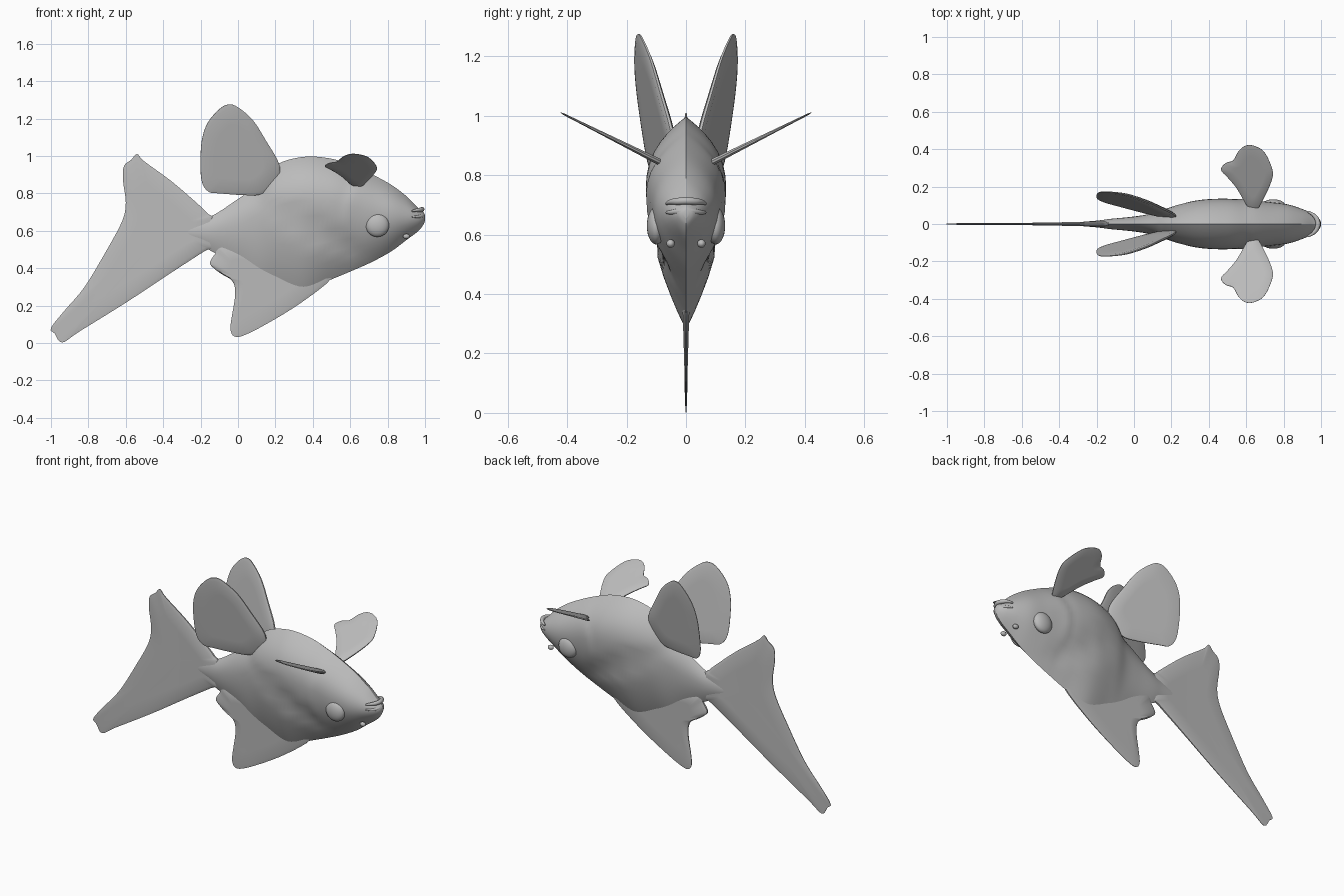
import bpy, bmesh, math
from mathutils import Vector

if "Cube" in bpy.data.objects:
    bpy.data.objects.remove(bpy.data.objects["Cube"], do_unlink=True)

grey = bpy.data.materials.new("plain grey")
grey.use_nodes = True
grey.diffuse_color = (0.5, 0.5, 0.5, 1)
grey.node_tree.nodes["Principled BSDF"].inputs["Base Color"].default_value = (0.5, 0.5, 0.5, 1)


def finish(name, bm, mirrored=False, angle=50):
    """Turn a bmesh into a smooth shaded object, optionally mirrored left to right."""
    bmesh.ops.recalc_face_normals(bm, faces=bm.faces)
    mesh = bpy.data.meshes.new(name)
    bm.to_mesh(mesh)
    bm.free()
    mesh.materials.append(grey)
    obj = bpy.data.objects.new(name, mesh)
    bpy.context.collection.objects.link(obj)
    bpy.ops.object.select_all(action="DESELECT")
    obj.select_set(True)
    bpy.context.view_layer.objects.active = obj
    bpy.ops.object.shade_smooth_by_angle(angle=math.radians(angle))
    if mirrored:
        mirror = obj.modifiers.new("Mirror", "MIRROR")
        mirror.use_axis = (False, True, False)
    return obj


def spline(points, steps, closed=False):
    """Catmull-Rom curve through points of any dimension."""
    count = len(points)
    pick = (lambda i: points[i % count]) if closed else (lambda i: points[min(max(i, 0), count - 1)])
    result = []
    for i in range(count if closed else count - 1):
        a, b, c, d = (pick(i + k) for k in (-1, 0, 1, 2))
        for s in range(steps):
            t = s / steps
            result.append([q + t * (r - p) / 2 + t * t * (2 * p - 5 * q + 4 * r - e) / 2
                           + t ** 3 * (3 * q - p - 3 * r + e) / 2
                           for p, q, r, e in zip(a, b, c, d)])
    if not closed:
        result.append(list(points[-1]))
    return result


def fin(name, outline, centre, place, offset, thickness, mirrored=False):
    """Thin leaf: rings shrink from the outline to its centre on both faces."""
    bm = bmesh.new()
    rim = [Vector(p) for p in spline(outline, 4, closed=True)]
    centre = Vector(centre)
    offset = Vector(offset).normalized()
    n = len(rim)
    sides = []
    for sign in (-1, 1):
        rings = []
        for scale in (1, 0.92, 0.6, 0.3):
            edge = 0.35 if scale == 1 else 1
            ring = []
            for p in rim:
                q = centre + (p - centre) * scale
                ring.append(bm.verts.new(Vector(place(*q)) + offset * sign * edge * thickness(*q)))
            rings.append(ring)
        tip = bm.verts.new(Vector(place(*centre)) + offset * sign * thickness(*centre))
        for outer, inner in zip(rings, rings[1:]):
            for i in range(n):
                j = (i + 1) % n
                bm.faces.new((outer[i], outer[j], inner[j], inner[i]))
        for i in range(n):
            bm.faces.new((rings[-1][i], rings[-1][(i + 1) % n], tip))
        sides.append(rings[0])
    for i in range(n):
        j = (i + 1) % n
        bm.faces.new((sides[0][i], sides[0][j], sides[1][j], sides[1][i]))
    return finish(name, bm, mirrored)


def bump(x, centre, width):
    return math.exp(-((x - centre) / width) ** 2)


# Body: stations of x, ridge height, widest height, keel height, half width
stations = [
    (-.32, .62, .59, .56, .008), (-.2, .66, .59, .52, .018), (-.12, .69, .6, .48, .028),
    (0, .77, .63, .43, .04), (.1, .84, .68, .37, .058), (.2, .95, .73, .33, .095),
    (.35, .995, .76, .28, .128), (.5, .985, .75, .34, .135), (.62, .945, .73, .39, .122),
    (.72, .9, .7, .435, .116), (.82, .845, .68, .49, .105), (.9, .785, .67, .55, .08),
    (.96, .725, .67, .595, .052), (.99, .7, .67, .63, .028), (1, .685, .67, .655, .008)]
HALF = 18


def body_ring(x, top, mid, low, width):
    """Right half from ridge to keel, then left half back up."""
    half = []
    for k in range(HALF + 1):
        c = math.cos(math.pi * k / HALF)
        z = mid + c * ((top - mid) if c > 0 else (mid - low))
        y = width * (1 - abs(c) ** (2.4 if c > 0 else 1.9))
        # Slanting flank fold and the raised edge of the gill cover
        crease = .84 - .5 * x
        fold = bump(z, crease - .03, .05) * bump(x, .42, .24)
        gill = .62 - .06 * math.sin(max(0, min(1, (z - .5) / .35)) * math.pi)
        step = 1 / (1 + math.exp(-(x - gill) / .01)) * bump(x, gill, .12)
        half.append((x, y * (1 - .2 * fold + .08 * step), z))
    return half + [(a, -b, c) for a, b, c in half[-2:0:-1]]


bm = bmesh.new()
rings = [[bm.verts.new(p) for p in body_ring(*s)] for s in spline(stations, 6)]
for a, b in zip(rings, rings[1:]):
    for i in range(len(a)):
        j = (i + 1) % len(a)
        bm.faces.new((a[i], a[j], b[j], b[i]))
bm.faces.new(rings[0])
bm.faces.new(rings[-1])
bmesh.ops.remove_doubles(bm, verts=bm.verts, dist=1e-5)
finish("body", bm)

# Upright fins lie in the middle plane
upright = lambda x, z: (x, 0, z)

tail = [(-.13, .66), (-.16, .69), (-.2, .73), (-.35, .86), (-.5, .97), (-.54, 1.01), (-.57, .98),
        (-.61, .945), (-.615, .87), (-.6, .75), (-.62, .65), (-.7, .5), (-.82, .3), (-.93, .17),
        (-1, .08), (-.98, .05), (-.94, .002), (-.85, .06), (-.6, .215), (-.35, .38), (-.18, .49),
        (-.13, .52)]
fin("tail_fin", tail, (-.4, .6), upright, (0, 1, 0),
    lambda x, z: .004 + .016 * max(0, 1 + x * 1.1) ** 2)

belly = [(-.08, .53), (-.12, .48), (-.15, .43), (-.13, .4), (-.09, .37), (-.03, .33), (-.015, .26),
         (-.035, .13), (-.04, .07), (-.02, .035), (.03, .04), (.15, .1), (.33, .21), (.5, .345),
         (.5, .43), (.2, .5)]
fin("belly_fin", belly, (.1, .32), upright, (0, 1, 0),
    lambda x, z: .004 + .03 * max(0, z - .1))

# Paired back fins splay outwards towards the rear
back = [(.22, .955), (.15, 1.08), (.08, 1.19), (0, 1.26), (-.05, 1.275), (-.1, 1.25), (-.16, 1.18),
        (-.19, 1.1), (-.2, 1), (-.195, .87), (-.16, .81), (-.1, .8), (.05, .79), (.13, .8), (.21, .87)]
fin("back_fin", back, (0, 1), lambda x, z: (x, .102 - .236 * x + .15 * (z - .96), z),
    (.23, 1, -.15), lambda x, z: .004 + .02 * max(0, x + .2), mirrored=True)

# Paired side fins rise from the shoulders
side = [(.65, .07), (.69, .13), (.735, .23), (.74, .29), (.7, .38), (.65, .415), (.6, .42),
        (.56, .39), (.53, .34), (.49, .325), (.465, .29), (.5, .25), (.55, .19), (.61, .09)]
fin("side_fin", side, (.63, .27), lambda x, y: (x, y, .85 + .5 * (y - .1)),
    (0, -.5, 1), lambda x, y: .003 + .025 * max(0, .4 - y), mirrored=True)


def ball(name, centre, size):
    """Stretched sphere on the left, mirrored to the right."""
    bm = bmesh.new()
    bmesh.ops.create_uvsphere(bm, u_segments=24, v_segments=14, radius=1)
    bmesh.ops.scale(bm, verts=bm.verts, vec=size)
    bmesh.ops.translate(bm, verts=bm.verts, vec=centre)
    return finish(name, bm, mirrored=True)


ball("eye", (.745, .1, .63), (.063, .032, .063))
ball("chin_bump", (.9, .052, .57), (.018, .014, .014))


# Lips: tapering tubes bent around the snout
def lip(name, path, radius):
    curve = bpy.data.curves.new(name, "CURVE")
    curve.dimensions = "3D"
    curve.bevel_depth = radius
    curve.bevel_resolution = 3
    curve.use_fill_caps = True
    strip = curve.splines.new("POLY")
    points = spline(path + [(x, -y, z) for x, y, z in path[-2::-1]], 5)
    strip.points.add(len(points) - 1)
    for i, p in enumerate(points):
        strip.points[i].co = (*p, 1)
        strip.points[i].radius = .35 + .65 * math.sin(math.pi * i / (len(points) - 1))
    curve.materials.append(grey)
    bpy.context.collection.objects.link(bpy.data.objects.new(name, curve))


lip("upper_lip", [(.93, .066, .705), (.955, .052, .71), (.975, .03, .712), (.984, 0, .714)], .013)
lip("lower_lip", [(.93, .066, .675), (.96, .05, .675), (.98, .026, .678), (.988, 0, .68)], .011)
